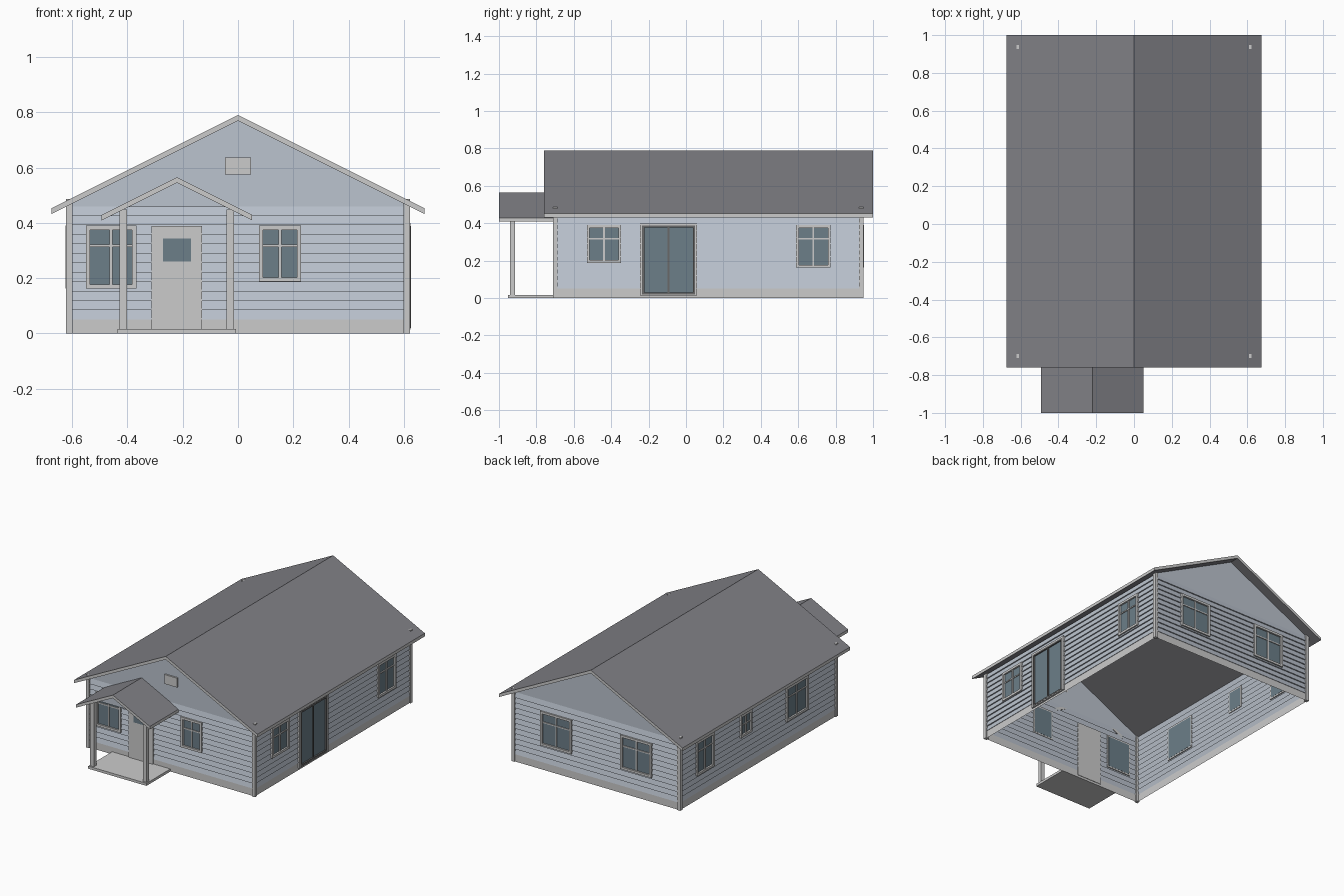
import bpy, bmesh
from mathutils import Vector

if "Cube" in bpy.data.objects:
    bpy.data.objects.remove(bpy.data.objects["Cube"])


def material(name, r, g, b):
    m = bpy.data.materials.new(name)
    m.diffuse_color = (r, g, b, 1)
    m.use_nodes = True
    m.node_tree.nodes["Principled BSDF"].inputs["Base Color"].default_value = m.diffuse_color
    return m


WALL = material("wall_blue", 0.50, 0.55, 0.62)
TRIM = material("trim_grey", 0.70, 0.70, 0.69)
ROOF = material("roof_grey", 0.22, 0.22, 0.24)
GLASS = material("glass", 0.15, 0.21, 0.25)
DARK = material("dark_frame", 0.14, 0.14, 0.14)

# Each wall maps (along, height, outward) to world space
SIDES = {
    "front": (lambda u, z, o: Vector((u, -0.695 - o, z)), Vector((0, -1, 0))),
    "back": (lambda u, z, o: Vector((u, 0.935 + o, z)), Vector((0, 1, 0))),
    "right": (lambda u, z, o: Vector((0.608 + o, u, z)), Vector((1, 0, 0))),
    "left": (lambda u, z, o: Vector((-0.608 - o, u, z)), Vector((-1, 0, 0))),
}


def finish(name, bm, mats, recalc=True):
    if recalc:
        bmesh.ops.recalc_face_normals(bm, faces=bm.faces)
    me = bpy.data.meshes.new(name)
    bm.to_mesh(me)
    bm.free()
    for m in mats:
        me.materials.append(m)
    ob = bpy.data.objects.new(name, me)
    bpy.context.collection.objects.link(ob)
    return ob


def add_box(bm, a, b):
    vs = bmesh.ops.create_cube(bm, size=1)["verts"]
    for v in vs:
        v.co = Vector([(a[i] + b[i]) / 2 + v.co[i] * abs(b[i] - a[i]) for i in range(3)])


def box(name, a, b, mat):
    bm = bmesh.new()
    add_box(bm, a, b)
    return finish(name, bm, [mat])


def wall_boxes(name, side, parts, mat):
    """Boxes given as (u0, u1, z0, z1, out0, out1) on one wall."""
    bm = bmesh.new()
    f = SIDES[side][0]
    for u0, u1, z0, z1, o0, o1 in parts:
        add_box(bm, f(u0, z0, o0), f(u1, z1, o1))
    return finish(name, bm, [mat])


def frame_parts(u0, u1, z0, z1, w, o0, o1):
    return [(u0, u0 + w, z0, z1, o0, o1), (u1 - w, u1, z0, z1, o0, o1),
            (u0 + w, u1 - w, z0, z0 + w, o0, o1), (u0 + w, u1 - w, z1 - w, z1, o0, o1)]


def window(name, side, u0, u1, z0, z1):
    w, c, bar = 0.015, (u0 + u1) / 2, z1 - 0.073
    parts = frame_parts(u0, u1, z0, z1, w, 0, 0.016)
    parts += [(c - 0.005, c + 0.005, z0 + w, z1 - w, 0, 0.011),
              (u0 + w, u1 - w, bar - 0.004, bar + 0.004, 0, 0.0105)]
    wall_boxes(name + "_frame", side, parts, TRIM)
    wall_boxes(name + "_glass", side, [(u0 + 0.01, u1 - 0.01, z0 + 0.01, z1 - 0.01, -0.001, 0.005)], GLASS)


def siding(side, a, b, holes):
    """Base strip and lapped boards, left open behind the windows and doors."""
    bm = bmesh.new()
    f, out = SIDES[side]
    n, z_lo, z_hi = 12, 0.05, 0.46
    step = (z_hi - z_lo) / n
    rows = [(0, z_lo, 0.006, 0.006, 1)]
    rows += [(z_lo + i * step, z_lo + (i + 1) * step, 0.009, 0.001, 0) for i in range(n)]
    us = sorted({a, b} | {h[0] for h in holes} | {h[1] for h in holes})

    def quad(u0, u1, za, oa, zb, ob, mi):
        zc, uc = (za + zb) / 2, (u0 + u1) / 2
        if any(h[0] < uc < h[1] and h[2] < zc < h[3] for h in holes):
            return
        face = bm.faces.new([bm.verts.new(f(*p)) for p in
                             ((u0, za, oa), (u1, za, oa), (u1, zb, ob), (u0, zb, ob))])
        face.material_index = mi
        face.normal_update()
        if face.normal.dot(out - Vector((0, 0, 0.5))) < 0:
            face.normal_flip()

    previous = None
    for z0, z1, o0, o1, mi in rows:
        zs = sorted({z0, z1} | {h[k] for h in holes for k in (2, 3) if z0 < h[k] < z1})
        for u0, u1 in zip(us, us[1:]):
            if previous is not None:
                quad(u0, u1, z0, previous, z0, o0, mi)
            for za, zb in zip(zs, zs[1:]):
                oa, ob = (o0 + (o1 - o0) * (z - z0) / (z1 - z0) for z in (za, zb))
                quad(u0, u1, za, oa, zb, ob, mi)
        previous = o1
    finish(side + "_siding", bm, [WALL, TRIM], recalc=False)


def gable_roof(name, cx, half, apex, thick, y0, y1):
    """Gabled slab: dark slopes, light fascia edges."""
    eave = apex - half * 0.5
    prof = [(-half, eave), (0, apex), (half, eave),
            (half, eave - thick), (0, apex - thick), (-half, eave - thick)]
    bm = bmesh.new()
    ends = [[bm.verts.new((cx + x, y, z)) for x, z in prof] for y in (y0, y1)]
    for i in range(6):
        j = (i + 1) % 6
        bm.faces.new((ends[0][i], ends[0][j], ends[1][j], ends[1][i]))
    for e in ends:
        bm.faces.new((e[0], e[1], e[4], e[5]))
        bm.faces.new((e[1], e[2], e[3], e[4]))
    bm.normal_update()
    for face in bm.faces:
        face.material_index = 0 if abs(face.normal.z) > 0.5 else 1
    finish(name, bm, [ROOF, TRIM])


def gable_panel(name, y, facing, pts):
    bm = bmesh.new()
    face = bm.faces.new([bm.verts.new((x, y, z)) for x, z in pts])
    face.normal_update()
    if face.normal.y * facing < 0:
        face.normal_flip()
    finish(name, bm, [WALL], recalc=False)


# Windows on every wall
WINDOWS = {
    "front": [(-0.55, -0.368, 0.163, 0.39), (0.076, 0.228, 0.188, 0.39)],
    "back": [(-0.41, -0.18, 0.163, 0.39), (0.18, 0.41, 0.163, 0.39)],
    "right": [(-0.53, -0.347, 0.188, 0.39), (0.588, 0.773, 0.163, 0.39)],
    "left": [(0.588, 0.773, 0.163, 0.39), (0.19, 0.31, 0.24, 0.39), (-0.40, -0.17, 0.163, 0.39)],
}
DOORS = {"front": (-0.312, -0.13, 0.015, 0.388), "right": (-0.246, 0.06, 0.015, 0.40)}
for side, wins in WINDOWS.items():
    holes = [(p[0] + 0.012, p[1] - 0.012, p[2] + 0.012, p[3] - 0.012) for p in wins]
    if side in DOORS:
        d = DOORS[side]
        holes.append((d[0] + 0.008, d[1] - 0.008, d[2] + 0.003, d[3] - 0.008))
    lo, hi = (-0.61, 0.61) if side in ("front", "back") else (-0.697, 0.937)
    siding(side, lo, hi, holes)
    for i, p in enumerate(wins):
        window(f"{side}_window_{i + 1}", side, *p)

# Front door with its small pane
wall_boxes("front_door", "front", [(*DOORS["front"], -0.001, 0.013)], TRIM)
wall_boxes("door_pane", "front", [(-0.272, -0.17, 0.26, 0.343, 0.01, 0.015)], GLASS)

# Sliding glass door
u0, u1, z0, z1 = DOORS["right"]
c = (u0 + u1) / 2
wall_boxes("sliding_door_trim", "right", frame_parts(u0, u1, z0, z1, 0.012, 0, 0.016), TRIM)
wall_boxes("sliding_door_frame", "right",
           frame_parts(u0 + 0.012, u1 - 0.012, z0 + 0.005, z1 - 0.012, 0.011, 0, 0.0175)
           + [(c - 0.005, c + 0.005, z0 + 0.016, z1 - 0.02, 0, 0.014)], DARK)
wall_boxes("sliding_door_glass", "right",
           [(u0 + 0.015, u1 - 0.015, z0 + 0.008, z1 - 0.015, -0.001, 0.008)], GLASS)

# Plain gables, side wall tops and the vent
pent = [(-0.608, 0.46), (0.608, 0.46), (0.608, 0.466), (0, 0.769), (-0.608, 0.466)]
gable_panel("front_gable", -0.696, -1, pent)
gable_panel("back_gable", 0.936, 1, pent)
wall_boxes("gable_vent", "front", [(-0.047, 0.047, 0.575, 0.637, 0, 0.012)], TRIM)

# Corner boards
for sx in (-1, 1):
    for y in (-0.71, 0.926):
        box("corner_board", (sx * 0.599, y, 0), (sx * 0.622, y + 0.022, 0.486), TRIM)

# Roofs
gable_roof("main_roof", 0, 0.675, 0.79, 0.021, -0.76, 1.0)
gable_roof("porch_roof", -0.221, 0.272, 0.565, 0.02, -1.0, -0.697)

# Porch
box("porch_slab", (-0.436, -0.952, 0), (-0.007, -0.697, 0.017), TRIM)
for x in (-0.429, -0.041):
    box("porch_post", (x, -0.941, 0.016), (x + 0.027, -0.914, 0.448), TRIM)
gable_panel("porch_gable", -0.93, -1, [(-0.395, 0.458), (-0.047, 0.458), (-0.221, 0.546)])
